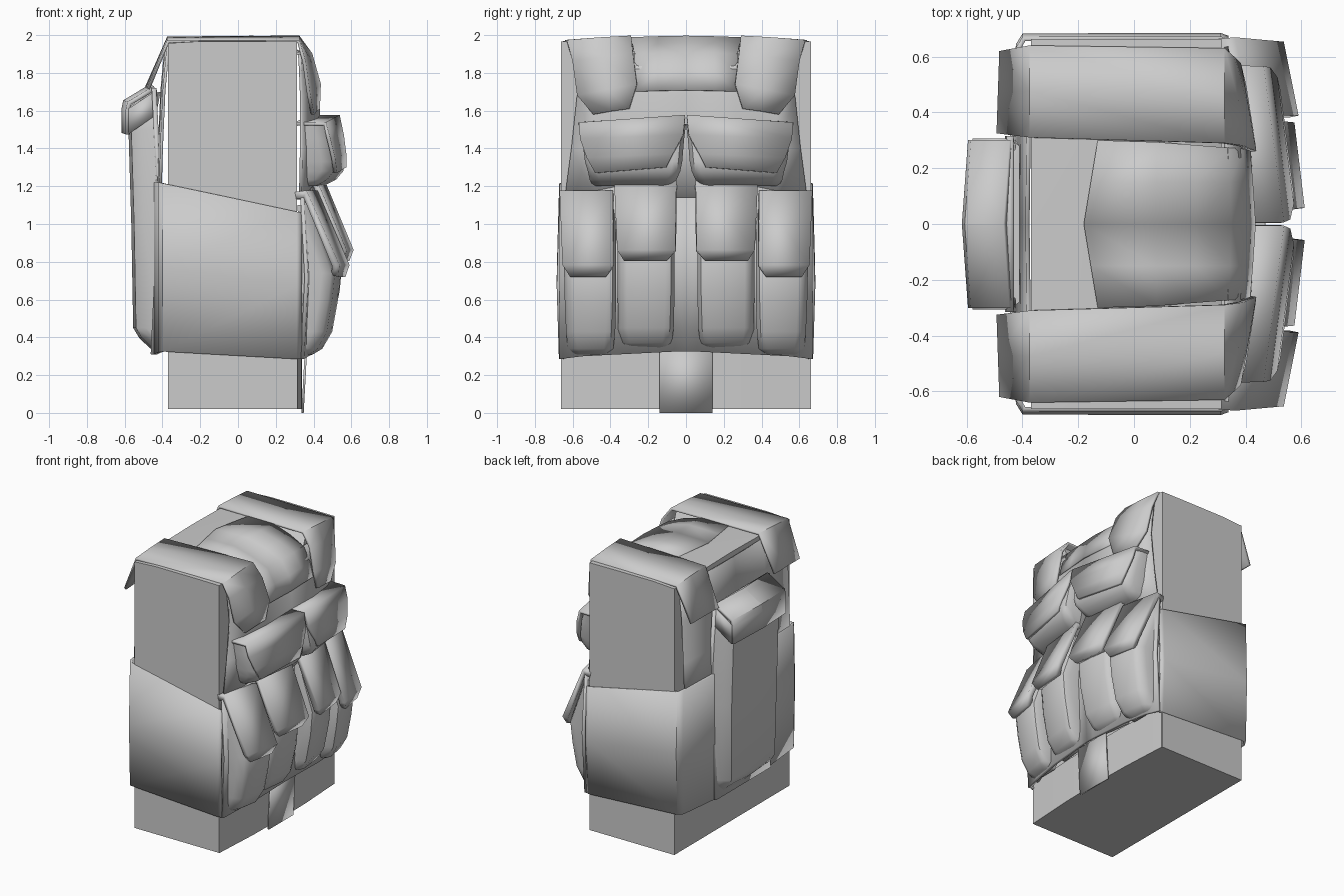
import bpy, bmesh


def loft(name, rows, closed=False, mirror=False, thick=0.0, angle=40):
    """Skin rows of points; closed rows become a capped solid, open rows a sheet."""
    bm = bmesh.new()
    vs = [[bm.verts.new(p) for p in r] for r in rows]
    n = len(rows[0])
    for a, b in zip(vs, vs[1:]):
        for i in range(n if closed else n - 1):
            j = (i + 1) % n
            bm.faces.new((a[i], a[j], b[j], b[i]))
    if closed:
        bm.faces.new(vs[0][::-1])
        bm.faces.new(vs[-1])
    bmesh.ops.recalc_face_normals(bm, faces=bm.faces)
    me = bpy.data.meshes.new(name)
    bm.to_mesh(me)
    bm.free()
    ob = bpy.data.objects.new(name, me)
    bpy.context.collection.objects.link(ob)
    bpy.ops.object.select_all(action='DESELECT')
    ob.select_set(True)
    bpy.context.view_layer.objects.active = ob
    bpy.ops.object.shade_smooth_by_angle(angle=angle * 3.14159 / 180)
    if thick:
        m = ob.modifiers.new("thickness", 'SOLIDIFY')
        m.thickness = thick
        m.offset = 0
    if mirror:
        m = ob.modifiers.new("mirror", 'MIRROR')
        m.use_axis = (False, True, False)
        m.merge_threshold = 0.002
    return ob


def pouch(name, rings, back, skew, y_ref, c=0.05):
    """Rounded pouch from rings (z, front x, inner y, outer y); front turns outward by skew."""
    rows = []
    for z, x, a, b in rings:
        pts = [(back, a), (x - c * 1.2, a), (x - c * .3, a + c * .4), (x, a + c),
               (x, b - c), (x - c * .3, b - c * .4), (x - c * 1.2, b), (back, b)]
        rows.append([(px if px == back else px - skew * (y - y_ref), y, z) for px, y in pts])
    return loft(name, rows, closed=True, mirror=True)


def flap(name, rows, skew, y_ref, thick=0.035):
    """Flap sheet from rows (x, z, inner y, outer y)."""
    return loft(name, [[(x - skew * (y - y_ref), y, z) for y in (a, b)]
                       for x, z, a, b in rows], mirror=True, thick=thick)


# torso block, swept across y, with the neck area sloping at the front
body = []
for y, zt, zf in ((-.663, 1.967, 1.965), (-.34, 1.98, 1.975), (-.3, 1.98, 1.87), (0, 1.985, 1.87),
                  (.3, 1.98, 1.87), (.34, 1.98, 1.975), (.663, 1.967, 1.965)):
    body.append([(-.37, y, .02), (-.37, y, zt - .01), (-.2, y, zt), (.1, y, zt),
                 (.313, y, zf), (.313, y, .02)])
loft("torso_body", body, closed=True)

# base with bowed front, and centre tab
base = [(-.36, -.66), (.315, -.66), (.335, -.3), (.34, 0), (.335, .3), (.315, .66), (-.36, .66)]
loft("base_band", [[(x, y, z) for x, y in base] for z in (.02, .33)], closed=True)
loft("front_tab", [[(.342, y, 0), (.36, y, .34)] for y in (-.14, .14)], thick=.012)

# waist wrap: sides and back
wrap = []
for k, (t, out) in enumerate(((0, 0), (.5, .012), (1, 0))):
    row = []
    for x, y, lo, hi in ((-.44, 0, .31, 1.22), (-.435, .33, .31, 1.22), (-.415, .63, .32, 1.22),
                         (-.395, .664, .325, 1.215), (.31, .664, .285, 1.065), (.335, .655, .285, 1.06)):
        row.append((x, y + (out if y > .6 else 0), lo + t * (hi - lo)))
    wrap.append(row)
loft("waist_wrap", wrap, mirror=True, thick=.018)

# lower front panel
low = []
for t, out in ((0, 0), (.5, .022), (1, 0)):
    low.append([(x + out, y, lo + t * (hi - lo)) for x, y, lo, hi in
                ((.395, 0, .325, 1.24), (.395, .06, .325, 1.24), (.385, .36, .31, 1.2),
                 (.362, .55, .30, 1.16), (.34, .667, .285, 1.14))])
loft("lower_front_panel", low, mirror=True, thick=.02)

# upper front panel
up = []
for z, xc, xe, ye in ((1.14, .40, .33, .64), (1.4, .415, .335, .605), (1.68, .41, .335, .575),
                      (1.82, .375, .33, .585), (1.9, .33, .325, .59)):
    up.append([(xc + .015, 0, z), (xc, .26, z), (xe + (xc - xe) * .5, .48, z), (xe, ye, z)])
loft("upper_front_panel", up, mirror=True, thick=.015)

# neck cover running over the top centre
neck = []
for x, z, bow in ((-.13, 1.978, -.05), (.08, 1.982, 0), (.22, 1.945, 0), (.335, 1.895, .01),
                  (.385, 1.8, .02), (.41, 1.7, .02)):
    neck.append([(x + bow, 0, z + .008), (x + bow * .5, .15, z + .005), (x, .3 - max(0, x) * .08, z)])
loft("neck_cover", neck, mirror=True, thick=.014)

# shoulder straps: rows are (outer x, inner x, z outer, z inner, y outer, y inner)
strap = []
for xo, xi, zo, zi, yo, yi in ((-.475, -.485, 1.715, 1.72, .62, .325), (-.37, -.37, 1.967, 1.985, .64, .31),
                               (.32, .32, 1.967, 1.99, .63, .29), (.35, .385, 1.86, 1.9, .60, .28),
                               (.375, .43, 1.68, 1.74, .575, .26), (.395, .425, 1.58, 1.61, .49, .3)):
    strap.append([(xo, yo, zo), ((xo + xi) / 2, (yo + yi) / 2, (zo + zi) / 2 + .002), (xi, yi, zi)])
loft("shoulder_strap", strap, mirror=True, thick=.018, angle=25)

# back plate
plate = [[(x - .012, 0, z), (x - .008, .33, z), (x, .6, z)] for x, z in
         ((-.37, 1.94), (-.392, 1.7), (-.405, 1.4), (-.412, 1.15))]
loft("back_plate", plate, mirror=True, thick=.015)

# back pack and its lid
pack = []
for z, xe, h in ((.34, -.45, .26), (.40, -.51, .28), (.45, -.54, .29), (1.0, -.55, .30),
                 (1.5, -.565, .30), (1.62, -.56, .29), (1.7, -.46, .28)):
    pack.append([(-.425, -h - .01, z), (xe + .05, -h, z), (xe, -h + .04, z), (xe - .015, 0, z),
                 (xe, h - .04, z), (xe + .05, h, z), (-.425, h + .01, z)])
loft("back_pack", pack, closed=True)
panel = [[(x, y, z) for y in (-.315, 0, .315)] for x, z in ((-.45, .31), (-.43, .75), (-.42, 1.25), (-.445, 1.72))]
loft("pack_backing", panel, thick=.025)
lid = [[(x - .022, 0, z + .008), (x, .3, z)] for x, z in
       ((-.44, 1.72), (-.575, 1.64), (-.583, 1.6), (-.583, 1.475))]
loft("pack_lid", lid, mirror=True, thick=.025)
loft("lid_side", [[(-.43, .3, 1.71), (-.58, .3, 1.61)], [(-.43, .3, 1.58), (-.58, .3, 1.475)]],
     mirror=True, thick=.012)

# chest pouches
pouch("chest_pouch", [(1.2, .46, .07, .49), (1.235, .525, .05, .51), (1.28, .56, .03, .52),
                      (1.33, .565, .02, .535), (1.45, .545, .01, .55), (1.53, .52, .0, .56)],
      .34, .13, .06)
chest_flap = [[(x - .13 * (y - .06), y, z + dz * (y < .3)) for y in (a, b)] for x, z, a, b, dz in
              ((.37, 1.53, .005, .57, .035), (.525, 1.53, .005, .565, .04), (.545, 1.45, .015, .56, .02),
               (.565, 1.35, .07, .525, .02), (.57, 1.27, .105, .48, .03))]
loft("chest_flap", chest_flap, mirror=True, thick=.02)

# lower pouches and flaps, inner and outer pair
pouch("inner_pouch", [(.345, .41, .09, .33), (.37, .455, .075, .35), (.45, .505, .065, .36),
                      (.65, .545, .06, .362), (.82, .56, .06, .362), (1.15, .45, .06, .362)],
      .37, .12, .06)
flap("inner_flap", [(.38, 1.21, .05, .375), (.445, 1.22, .05, .38), (.592, .86, .055, .362),
                    (.575, .81, .1, .325)], .12, .06, .04)
pouch("outer_pouch", [(.31, .41, .41, .61), (.34, .455, .385, .625), (.43, .505, .375, .635),
                      (.6, .535, .37, .642), (.74, .55, .37, .645), (1.1, .42, .37, .645)],
      .34, .18, .39)
flap("outer_flap", [(.36, 1.15, .385, .665), (.41, 1.16, .385, .668), (.57, .78, .385, .65),
                    (.556, .725, .42, .61)], .2, .39, .04)
